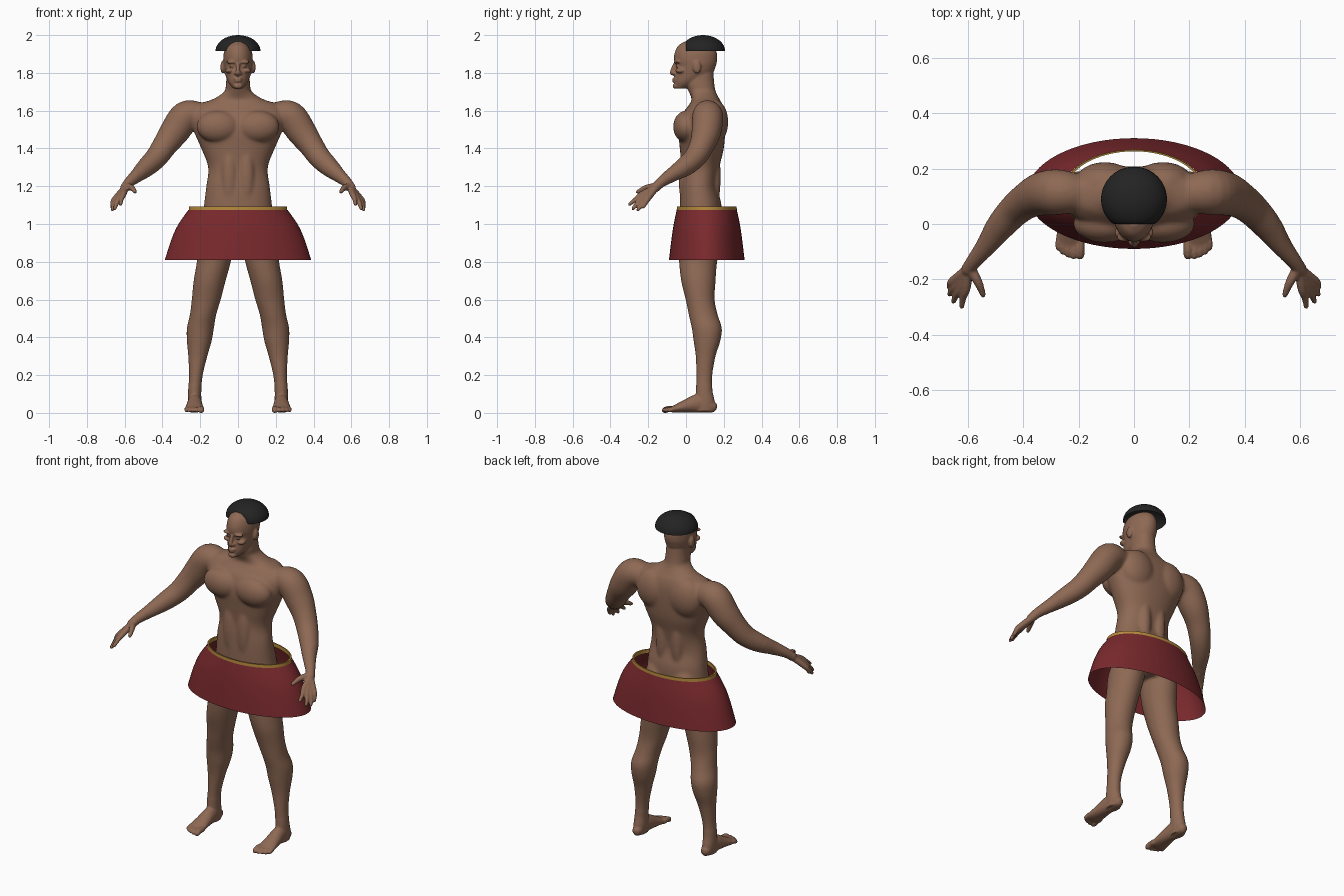
import bpy, bmesh, math
from mathutils import Vector


def material(name, color):
    m = bpy.data.materials.new(name)
    m.diffuse_color = (*color, 1)
    return m


SKIN = material("brown skin", (0.27, 0.14, 0.088))
HAIR = material("black hair", (0.017, 0.017, 0.017))
RED = material("dark red cloth", (0.19, 0.022, 0.026))
GOLD = material("gold trim", (0.46, 0.25, 0.045))


def finish(name, mesh, mat):
    if not mesh.materials:
        mesh.materials.append(mat)
    mesh.polygons.foreach_set("use_smooth", [True] * len(mesh.polygons))
    mesh.set_sharp_from_angle(angle=math.radians(40))
    ob = bpy.data.objects.new(name, mesh)
    bpy.context.collection.objects.link(ob)
    return ob


def resample(keys, n=5):
    """Smooth curve through key tuples."""
    out = []
    for i in range(len(keys) - 1):
        a, b = keys[max(i - 1, 0)], keys[i]
        c, d = keys[i + 1], keys[min(i + 2, len(keys) - 1)]
        for k in range(n):
            t = k / n
            out.append([0.5 * (2 * q + (r - p) * t + (2 * p - 5 * q + 4 * r - s) * t * t
                               + (3 * q - p - 3 * r + s) * t ** 3)
                        for p, q, r, s in zip(a, b, c, d)])
    return out + [list(keys[-1])]


def loft(bm, rings, caps=True, both=False):
    for s in ((1, -1) if both else (1,)):
        rows = [[bm.verts.new((s * x, y, z)) for x, y, z in r] for r in rings]
        n = len(rows[0])
        for a, b in zip(rows, rows[1:]):
            for i in range(n):
                j = (i + 1) % n
                bm.faces.new((a[i], a[j], b[j], b[i]))
        if caps:
            bm.faces.new(rows[0])
            bm.faces.new(rows[-1])


def oval(cx, cy, z, rx, ry, n=40, power=2.0):
    ring = []
    for i in range(n):
        c, s = math.cos(2 * math.pi * i / n), math.sin(2 * math.pi * i / n)
        e = 2 / power
        ring.append((cx + rx * math.copysign(abs(c) ** e, c),
                     cy + ry * math.copysign(abs(s) ** e, s), z))
    return ring


def stack(bm, keys, both=False, power=2.0):
    """Level rings: z, x centre, half width, front y, back y."""
    loft(bm, [oval(x, (f + b) / 2, z, w, (b - f) / 2, power=power)
              for z, x, w, f, b in resample(keys)], both=both)


def tube(bm, keys, both=True):
    """Round limb: x, y, z, radius and optional vertical radius, with rounded ends."""
    pts = resample([k if len(k) == 5 else (*k, k[3]) for k in keys])
    pos = [Vector(p[:3]) for p in pts]
    rings = []
    for i, p in enumerate(pts):
        t = (pos[min(i + 1, len(pos) - 1)] - pos[max(i - 1, 0)]).normalized()
        u = t.cross(Vector((0, 0, 1))).normalized()
        v = u.cross(t)

        def ring(shift, k):
            return [pos[i] + t * shift + u * (p[3] * k * math.cos(a * math.pi / 10))
                    + v * (p[4] * k * math.sin(a * math.pi / 10)) for a in range(20)]
        r = min(p[3], p[4])
        if i == 0:
            rings += [ring(-r * 0.95, 0.3), ring(-r * 0.7, 0.7)]
        rings.append(ring(0, 1))
        if i == len(pts) - 1:
            rings += [ring(r * 0.7, 0.7), ring(r * 0.95, 0.3)]
    loft(bm, rings, both=both)


def blob(bm, c, r, both=True):
    rings = []
    for k in range(1, 14):
        a = math.pi * (k / 14 - 0.5)
        rings.append(oval(c[0], c[1], c[2] + r[2] * math.sin(a),
                          r[0] * math.cos(a), r[1] * math.cos(a), 24))
    loft(bm, rings, both=both)


bm = bmesh.new()

# Torso and neck
stack(bm, [(0.92, 0, 0.14, 0.01, 0.16), (1.0, 0, 0.185, -0.028, 0.185),
           (1.1, 0, 0.18, -0.033, 0.188), (1.2, 0, 0.168, -0.03, 0.165),
           (1.3, 0, 0.158, -0.024, 0.177), (1.4, 0, 0.195, -0.033, 0.2),
           (1.5, 0, 0.237, -0.04, 0.208), (1.58, 0, 0.25, -0.02, 0.207),
           (1.63, 0, 0.22, 0.015, 0.195), (1.66, 0, 0.135, 0.03, 0.178),
           (1.7, 0, 0.074, 0.015, 0.158), (1.74, 0, 0.064, 0.0, 0.15),
           (1.8, 0, 0.06, 0.0, 0.145)], power=2.2)
blob(bm, (0.105, 0.0, 1.515), (0.115, 0.068, 0.085))    # chest
blob(bm, (0.045, 0.0, 1.25), (0.045, 0.04, 0.17))       # stomach
blob(bm, (0.105, 0.15, 1.54), (0.11, 0.074, 0.12))      # shoulder blades
blob(bm, (0.05, 0.13, 1.25), (0.045, 0.055, 0.2))       # lower back
blob(bm, (0.088, 0.115, 1.0), (0.085, 0.092, 0.115))    # buttocks

# Arms
tube(bm, [(0.2, 0.11, 1.575, 0.07), (0.275, 0.115, 1.57, 0.083),
          (0.335, 0.108, 1.49, 0.079), (0.385, 0.085, 1.42, 0.067),
          (0.43, 0.05, 1.355, 0.06), (0.48, -0.005, 1.305, 0.053),
          (0.53, -0.075, 1.26, 0.039), (0.575, -0.13, 1.222, 0.028),
          (0.6, -0.165, 1.19, 0.025)])

# Fingers: knuckle, then tip
for knuckle, tip in [((0.606, -0.232, 1.158), (0.622, -0.298, 1.105)),
                     ((0.625, -0.232, 1.142), (0.652, -0.28, 1.082)),
                     ((0.641, -0.222, 1.131), (0.666, -0.254, 1.075)),
                     ((0.653, -0.205, 1.13), (0.668, -0.226, 1.09))]:
    mid = [k * 0.5 + t * 0.5 for k, t in zip(knuckle, tip)]
    mid[0] += 0.003
    tube(bm, [(0.598, -0.162, 1.19, 0.019), (*knuckle, 0.016),
              (*mid, 0.0125), (*tip, 0.0095)])
tube(bm, [(0.592, -0.16, 1.198, 0.02), (0.563, -0.21, 1.192, 0.016),
          (0.545, -0.256, 1.17, 0.0105)])

# Legs
stack(bm, [(0.99, 0.1, 0.085, -0.025, 0.185), (0.9, 0.115, 0.095, -0.04, 0.185),
           (0.8, 0.128, 0.09, -0.037, 0.165), (0.7, 0.15, 0.085, -0.026, 0.157),
           (0.6, 0.168, 0.077, -0.002, 0.152), (0.52, 0.185, 0.07, 0.014, 0.168),
           (0.45, 0.199, 0.072, 0.03, 0.19), (0.38, 0.205, 0.066, 0.04, 0.182),
           (0.3, 0.213, 0.051, 0.051, 0.157), (0.2, 0.223, 0.037, 0.054, 0.14),
           (0.12, 0.229, 0.035, 0.053, 0.14), (0.06, 0.23, 0.036, 0.05, 0.152),
           (0.008, 0.23, 0.033, 0.045, 0.15)], both=True)

# Feet and toes
tube(bm, [(0.229, 0.135, 0.033, 0.03, 0.034), (0.229, 0.07, 0.05, 0.037, 0.05),
          (0.23, 0.0, 0.036, 0.044, 0.035), (0.232, -0.055, 0.022, 0.05, 0.021),
          (0.233, -0.078, 0.018, 0.044, 0.015)])
for x, y, r in [(0.195, -0.112, 0.0165), (0.219, -0.116, 0.012), (0.239, -0.11, 0.0115),
                (0.257, -0.1, 0.0115), (0.273, -0.086, 0.011)]:
    tube(bm, [(x, -0.06, 0.021, r), (x, y + 0.02, 0.021, r), (x, y, 0.014, r)])

# Head
stack(bm, [(1.718, 0, 0.026, -0.056, 0.0), (1.75, 0, 0.051, -0.063, 0.07),
           (1.79, 0, 0.067, -0.06, 0.135), (1.835, 0, 0.076, -0.053, 0.157),
           (1.87, 0, 0.078, -0.064, 0.165), (1.91, 0, 0.074, -0.059, 0.162),
           (1.945, 0, 0.058, -0.04, 0.14), (1.966, 0, 0.028, -0.008, 0.1)])
tube(bm, [(0, -0.058, 1.848, 0.009), (0, -0.069, 1.82, 0.011),
          (0, -0.073, 1.8, 0.013)], both=False)             # nose
blob(bm, (0.011, -0.063, 1.798), (0.011, 0.013, 0.009))     # nostrils
blob(bm, (0.033, -0.047, 1.857), (0.031, 0.018, 0.009))     # brows
blob(bm, (0.031, -0.042, 1.836), (0.014, 0.013, 0.008))     # eyes
blob(bm, (0.046, -0.03, 1.812), (0.024, 0.026, 0.014))      # cheekbones
for z, w in ((1.768, 0.025), (1.756, 0.021)):               # lips
    blob(bm, (0, -0.06, z), (w, 0.014, 0.0065), both=False)
blob(bm, (0, -0.056, 1.73), (0.024, 0.015, 0.015), both=False)  # chin
blob(bm, (0.081, 0.058, 1.83), (0.012, 0.022, 0.034))       # ears

# Fuse everything into one skin
for v in bm.verts:
    v.co.z = max(v.co.z, 0.0)
bmesh.ops.recalc_face_normals(bm, faces=bm.faces)
raw = bpy.data.meshes.new("body_parts")
bm.to_mesh(raw)
bm.free()
draft = finish("body_parts", raw, SKIN)
mod = draft.modifiers.new("fuse", "REMESH")
mod.mode = "VOXEL"
mod.voxel_size = 0.005
mod.use_smooth_shade = True
graph = bpy.context.evaluated_depsgraph_get()
skin = bpy.data.meshes.new_from_object(draft.evaluated_get(graph))
bpy.data.objects.remove(draft)

# Blend the muscles softly, keep hands, feet and face crisp
bm = bmesh.new()
bm.from_mesh(skin)
soft = [v for v in bm.verts if 0.15 < v.co.z < 1.7 and abs(v.co.x) < 0.53]
for verts, times in ((soft, 18), (list(bm.verts), 2)):
    for _ in range(times):
        bmesh.ops.smooth_vert(bm, verts=verts, factor=0.5, use_axis_x=True,
                              use_axis_y=True, use_axis_z=True)
bm.to_mesh(skin)
bm.free()
finish("body", skin, SKIN)


def shell(name, rings, mat, cap_top=False):
    b = bmesh.new()
    loft(b, rings, caps=False)
    if cap_top:
        b.verts.ensure_lookup_table()
        b.faces.new(b.verts[-len(rings[-1]):])
    bmesh.ops.recalc_face_normals(b, faces=b.faces)
    m = bpy.data.meshes.new(name)
    b.to_mesh(m)
    b.free()
    return finish(name, m, mat)


# Flared skirt and its waistband
shell("skirt", [oval(0, 0.11, z, w, d, 64) for z, w, d in
                resample([(0.81, 0.387, 0.2), (0.92, 0.352, 0.187),
                          (1.0, 0.315, 0.175), (1.075, 0.262, 0.159)], 3)], RED)
shell("waistband", [oval(0, 0.11, z, w, w * 0.61, 64) for z, w in
                    ((1.07, 0.25), (1.093, 0.25), (1.093, 0.259), (1.072, 0.261))], GOLD)

# Hair cap with a straight front edge
dome = []
for k in range(13):
    a = math.radians(k * 7.3)
    ring = oval(0, 0.09, 1.915 + 0.085 * math.sin(a), 0.119 * math.cos(a), 0.117 * math.cos(a), 48)
    dome.append([(x, max(y, 0.0), z) for x, y, z in ring])
shell("hair", dome, HAIR, cap_top=True)
